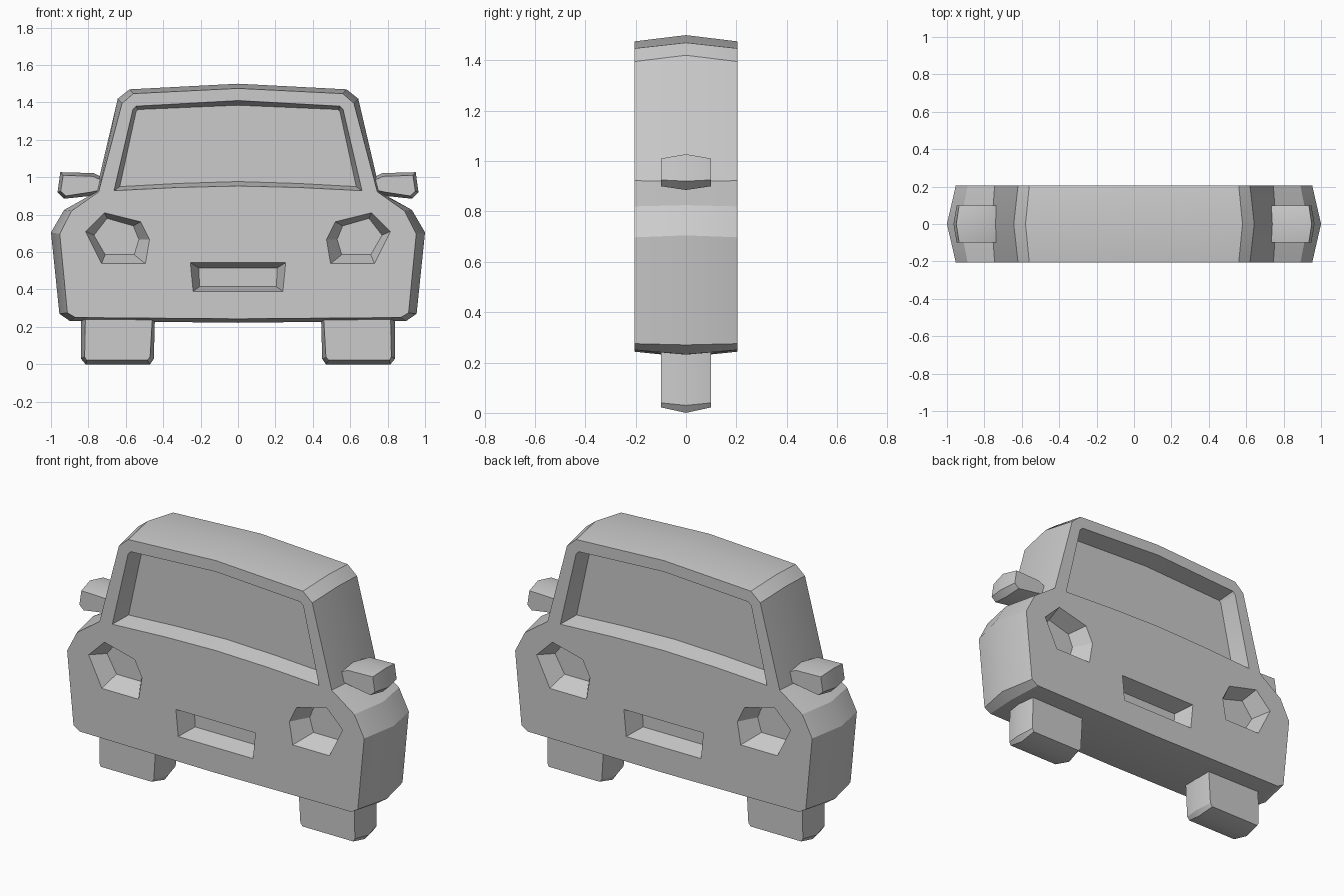
import bpy, bmesh

if "Cube" in bpy.data.objects:
    bpy.data.objects.remove(bpy.data.objects["Cube"])


def sym(half):
    """Close a half outline (x >= 0) by mirroring it across x = 0."""
    return half + [(-x, z) for x, z in reversed(half) if x > 0]


def flip(loop):
    return [(-x, z) for x, z in loop]


def ring(bm, pts, y):
    return [bm.verts.new((x, y, z)) for x, z in pts]


def bridge(bm, a, b):
    n = len(a)
    for i in range(n):
        j = (i + 1) % n
        bm.faces.new((a[i], a[j], b[j], b[i]))


def slab(name, face, mid, depth, recesses=(), pane_y=0.1, mirror=False):
    """Plate that is widest at y = 0, with recessed panes on both faces."""
    bm = bmesh.new()
    front = ring(bm, face, -depth)
    bridge(bm, front, ring(bm, mid, 0))
    borders = [front]
    for outer, inner in recesses:
        rim, pane = ring(bm, outer, -depth), ring(bm, inner, -pane_y)
        bridge(bm, rim, pane)
        bm.faces.new(pane)
        borders.append(rim)
    if recesses:
        edges = [bm.edges.get((r[i - 1], r[i])) for r in borders for i in range(len(r))]
        bmesh.ops.triangle_fill(bm, use_beauty=True, use_dissolve=False, edges=edges)
    else:
        bm.faces.new(front)
    # repeat the front half on the back
    dup = bmesh.ops.duplicate(bm, geom=bm.verts[:] + bm.edges[:] + bm.faces[:])["geom"]
    for v in dup:
        if isinstance(v, bmesh.types.BMVert):
            v.co.y *= -1
    bmesh.ops.remove_doubles(bm, verts=bm.verts[:], dist=1e-4)
    bmesh.ops.recalc_face_normals(bm, faces=bm.faces[:])
    me = bpy.data.meshes.new(name)
    bm.to_mesh(me)
    bm.free()
    ob = bpy.data.objects.new(name, me)
    bpy.context.collection.objects.link(ob)
    bpy.ops.object.select_all(action='DESELECT')
    ob.select_set(True)
    bpy.context.view_layer.objects.active = ob
    bpy.ops.object.shade_smooth_by_angle(angle=0.52)
    if mirror:
        ob.modifiers.new("mirror", 'MIRROR').use_axis[0] = True
    return ob


# Body outlines: mid section and faces
body_mid = sym([(0, 1.5), (.58, 1.47), (.643, 1.42), (.76, .92), (.93, .825),
                (1, .705), (.955, .27), (.90, .232), (0, .222)])
body_face = sym([(0, 1.475), (.56, 1.447), (.62, 1.395), (.745, .922), (.89, .82),
                 (.953, .697), (.912, .275), (.87, .25), (0, .243)])

# Recesses: rim on the face, pane inside
window = (sym([(0, 1.41), (.545, 1.38), (.562, 1.362), (.663, .928), (.33, .945), (0, .953)]),
          sym([(0, 1.385), (.535, 1.362), (.545, 1.35), (.632, .95), (.32, .967), (0, .977)]))
lamp = ([(.714, .81), (.52, .762), (.473, .667), (.495, .538), (.73, .538), (.815, .71)],
        [(.70, .78), (.56, .74), (.53, .667), (.555, .586), (.71, .586), (.77, .69)])
grille = (sym([(.255, .543), (.24, .39)]), sym([(.21, .515), (.205, .415)]))
slab("car_body", body_face, body_mid, .205,
     [window, lamp, (flip(lamp[0]), flip(lamp[1])), grille])

# Wheels
slab("wheels",
     [(.815, .3), (.82, .04), (.81, .022), (.485, .022), (.47, .04), (.455, .3)],
     [(.838, .3), (.84, .03), (.815, 0), (.47, 0), (.45, .03), (.443, .3)],
     .1, mirror=True)

# Wing mirrors
slab("wing_mirrors",
     [(.935, 1.01), (.775, 1.005), (.70, .97), (.70, .94), (.79, .92), (.92, .90), (.948, .925)],
     [(.95, 1.027), (.77, 1.022), (.69, .98), (.69, .93), (.79, .90), (.93, .885), (.965, .92)],
     .1, mirror=True)
